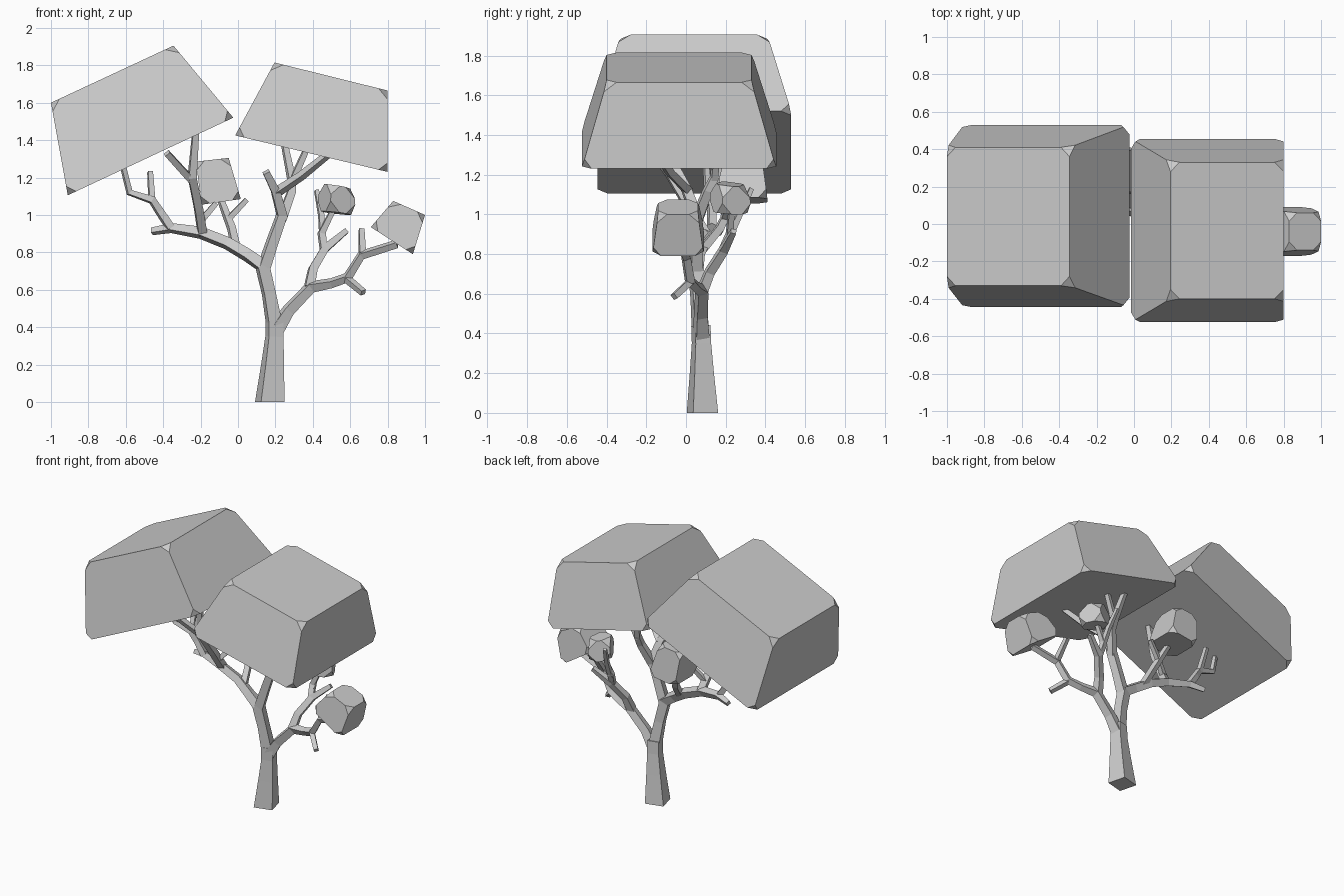
import bpy, bmesh
from mathutils import Vector, Matrix


def finish(bm, name):
    bmesh.ops.recalc_face_normals(bm, faces=bm.faces[:])
    mesh = bpy.data.meshes.new(name)
    bm.to_mesh(mesh)
    bm.free()
    ob = bpy.data.objects.new(name, mesh)
    bpy.context.collection.objects.link(ob)
    return ob


def branch(name, pts, side=Vector((0.97, 0.25, 0))):
    """Tapered square tube; each point is x, y, z, width."""
    bm = bmesh.new()
    co = [Vector(p[:3]) for p in pts]
    rings = []
    for i, p in enumerate(co):
        t = (co[min(i + 1, len(co) - 1)] - co[max(i - 1, 0)]).normalized()
        if p.z == 0:
            t = Vector((0, 0, 1))
        u = side - t * side.dot(t)
        if u.length < 0.2:
            u = t.orthogonal()
        u.normalize()
        v = t.cross(u)
        side = u
        h = pts[i][3] / 2
        rings.append([bm.verts.new(p + u * a * h + v * b * h)
                      for a, b in ((-1, -1), (1, -1), (1, 1), (-1, 1))])
    for a, b in zip(rings, rings[1:]):
        for k in range(4):
            n = (k + 1) % 4
            bm.faces.new((a[k], a[n], b[n], b[k]))
    bm.faces.new(rings[0][::-1])
    bm.faces.new(rings[-1])
    return finish(bm, name)


def foliage(name, outline, y_top, y_low, cut, turn=0):
    """Tapered block from a front outline (top l, top r, low r, low l), corners cut off."""
    bm = bmesh.new()
    ranges = (y_top, y_top, y_low, y_low)
    f = [bm.verts.new((x, r[0], z)) for (x, z), r in zip(outline, ranges)]
    b = [bm.verts.new((x, r[1], z)) for (x, z), r in zip(outline, ranges)]
    bm.faces.new(f)
    bm.faces.new(b[::-1])
    for k in range(4):
        n = (k + 1) % 4
        bm.faces.new((f[n], f[k], b[k], b[n]))
    mid = sum((v.co for v in bm.verts), Vector()) / 8
    bmesh.ops.rotate(bm, verts=bm.verts[:], cent=mid, matrix=Matrix.Rotation(turn, 3, 'Z'))
    bmesh.ops.bevel(bm, geom=bm.verts[:], offset=cut, affect='VERTICES', segments=1, profile=0.5)
    return finish(bm, name)


# Two large crowns
foliage("left_crown", [(-1, 1.6), (-.345, 1.905), (-.025, 1.52), (-.91, 1.105)],
        (-.33, .41), (-.445, .53), .05)
foliage("right_crown", [(.195, 1.815), (.8, 1.665), (.8, 1.23), (-.015, 1.425)],
        (-.4, .33), (-.525, .455), .05)

# Small leaf clumps
foliage("inner_clump", [(-.225, 1.285), (-.05, 1.305), (.015, 1.085), (-.195, 1.055)],
        (.18, .38), (.16, .41), .045)
foliage("middle_clump", [(.46, 1.165), (.6, 1.14), (.6, 1.0), (.45, 1.02)],
        (.15, .29), (.14, .31), .055, .45)
foliage("outer_clump", [(.83, 1.075), (1.0, 1.0), (.935, .79), (.71, .935)],
        (-.14, .06), (-.17, .09), .045)

# Trunk and the three main limbs
branch("trunk", [(.17, .083, 0, .13), (.185, .08, .2, .1), (.195, .078, .35, .08),
                 (.195, .075, .44, .08)])
branch("left_limb", [(.2, .076, .38, .075), (.165, .06, .58, .062), (.13, .05, .73, .066),
                     (.05, .06, .785, .055), (-.06, .09, .85, .052), (-.2, .1, .905, .05),
                     (-.36, .14, .93, .04), (-.46, .17, .912, .03)])
branch("right_limb", [(.2, .076, .38, .07), (.27, .075, .49, .055), (.39, .08, .615, .052),
                      (.5, .05, .635, .04), (.585, .02, .665, .042), (.66, 0, .785, .038),
                      (.85, -.03, .845, .034)])
branch("middle_limb", [(.135, .05, .71, .06), (.185, .05, .86, .054), (.235, .05, 1.0, .052),
                       (.2, .0, 1.13, .045), (.15, -.05, 1.23, .036)])

# Twigs under the right crown
branch("crown_twig_front", [(.205, .01, 1.12, .04), (.34, -.08, 1.21, .036), (.49, -.16, 1.33, .03)])
branch("crown_twig_back", [(.23, .05, .97, .05), (.285, .11, 1.12, .042), (.285, .15, 1.2, .038),
                           (.25, .2, 1.37, .03)])
branch("crown_twig_side", [(.285, .14, 1.17, .035), (.37, .16, 1.36, .028)])

# Twigs on the right limb
branch("middle_clump_branch", [(.38, .08, .61, .05), (.4, .12, .71, .045), (.465, .19, .82, .042),
                               (.58, .24, .915, .028)])
branch("middle_clump_twig", [(.46, .18, .81, .036), (.445, .22, .9, .034), (.51, .23, 1.03, .026)])
branch("upright_twig", [(.455, .2, .85, .032), (.445, .27, 1.0, .028), (.42, .33, 1.13, .022)])
branch("low_twig", [(.58, .02, .66, .034), (.67, -.06, .585, .03)])
branch("outer_twig", [(.665, 0, .79, .034), (.66, .1, .92, .028)])

# Twigs on the left limb
branch("far_left_branch", [(-.36, .13, .93, .04), (-.42, .13, 1.02, .038), (-.46, .12, 1.08, .036),
                           (-.58, .11, 1.12, .03), (-.615, .1, 1.26, .025)])
branch("far_left_twig", [(-.46, .12, 1.07, .032), (-.47, .18, 1.23, .026)])
branch("left_crown_branch", [(-.19, .1, .9, .046), (-.21, .02, 1.03, .044), (-.245, -.08, 1.2, .042),
                             (-.225, -.12, 1.46, .032)])
branch("left_crown_twig", [(-.235, -.06, 1.17, .036), (-.38, -.18, 1.33, .032)])
branch("short_twig", [(-.205, .06, .96, .034), (-.12, .1, 1.06, .028)])
branch("inner_clump_branch", [(-.01, .08, .82, .04), (-.035, .17, .93, .038), (-.1, .25, 1.1, .028)])
branch("inner_clump_twig", [(-.05, .19, .98, .03), (.045, .22, 1.08, .026)])
